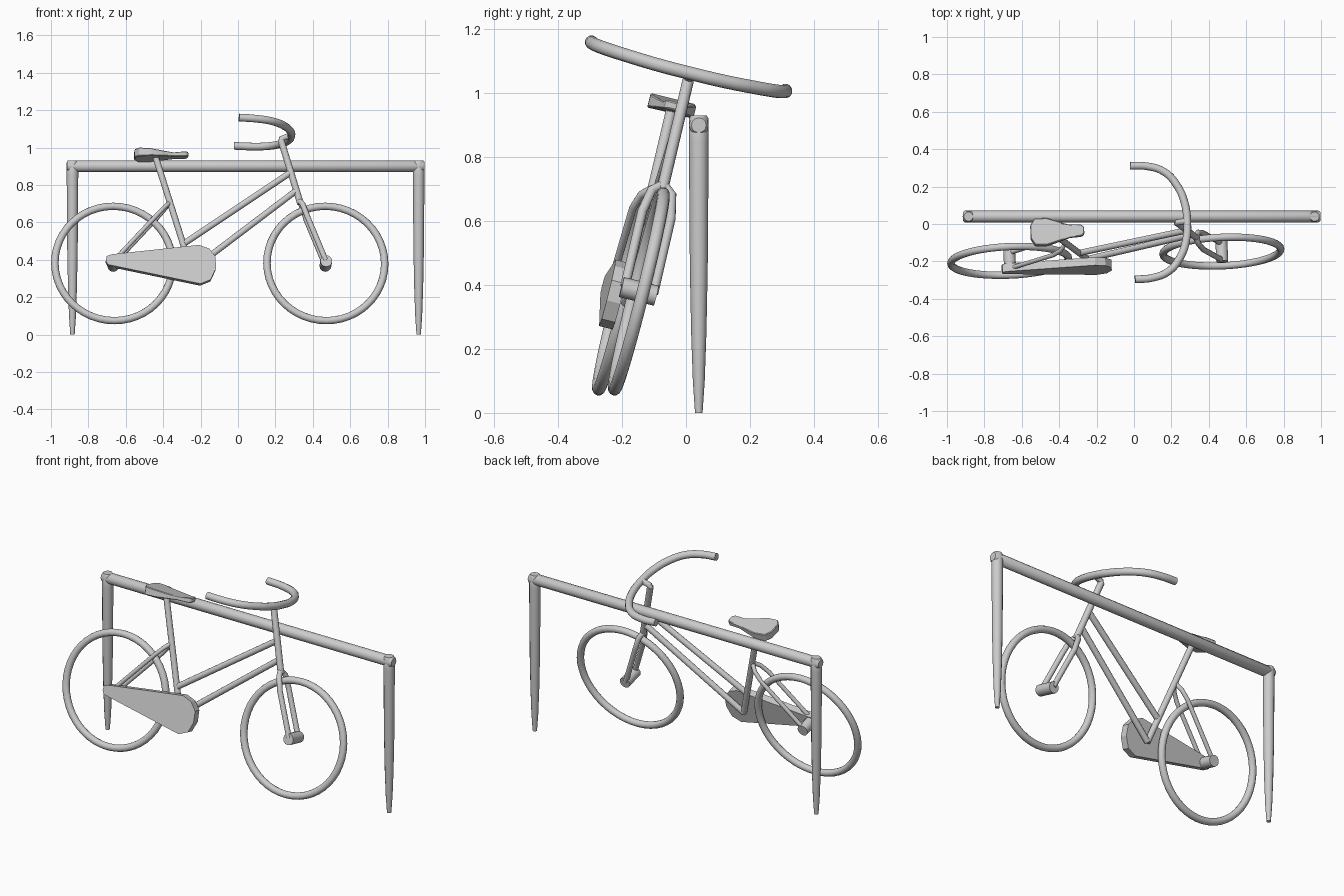
import bpy, bmesh
from math import radians, cos
from mathutils import Matrix, Vector

if "Cube" in bpy.data.objects:
    bpy.data.objects.remove(bpy.data.objects["Cube"])

LEAN = radians(14)
# Bicycle frame: x forward, y sideways, z up in the leaning plane, origin at axle height
BIKE = (Matrix.Translation((0, -0.168, 0.38)) @ Matrix.Rotation(radians(2.5), 4, 'Z')
        @ Matrix.Rotation(-LEAN, 4, 'X'))


def P(x, z, side=0.0):
    """Point in the bicycle plane from front-view x and height."""
    return Vector((x, side, (z - 0.38) / cos(LEAN)))


def finish(ob, matrix, angle=40):
    ob.data.transform(matrix)
    bpy.ops.object.select_all(action='DESELECT')
    ob.select_set(True)
    bpy.context.view_layer.objects.active = ob
    bpy.ops.object.shade_smooth_by_angle(angle=radians(angle))
    return ob


def tube(name, points, r, matrix=BIKE, smooth=False, radii=None):
    """Round tube along points, converted to a mesh."""
    cu = bpy.data.curves.new(name, 'CURVE')
    cu.dimensions = '3D'
    cu.bevel_depth = r
    cu.bevel_resolution = 4
    cu.use_fill_caps = True
    if smooth:
        s = cu.splines.new('BEZIER')
        s.bezier_points.add(len(points) - 1)
        for b, p in zip(s.bezier_points, points):
            b.co = p
            b.handle_left_type = b.handle_right_type = 'AUTO'
        cu.resolution_u = 6
    else:
        s = cu.splines.new('POLY')
        s.points.add(len(points) - 1)
        for i, p in enumerate(points):
            s.points[i].co = (*p, 1)
            s.points[i].radius = radii[i] if radii else 1
    ob = bpy.data.objects.new(name, cu)
    bpy.context.collection.objects.link(ob)
    bpy.ops.object.select_all(action='DESELECT')
    ob.select_set(True)
    bpy.context.view_layer.objects.active = ob
    bpy.ops.object.convert(target='MESH')
    return finish(bpy.context.view_layer.objects.active, matrix)


def loft(name, rings, bevel=0.0):
    """Solid joining two outlines with equal point counts."""
    bm = bmesh.new()
    a, b = [[bm.verts.new(p) for p in ring] for ring in rings]
    bm.faces.new(a)
    bm.faces.new(b)
    n = len(a)
    for i in range(n):
        j = (i + 1) % n
        bm.faces.new((a[i], a[j], b[j], b[i]))
    bmesh.ops.recalc_face_normals(bm, faces=bm.faces[:])
    if bevel:
        bmesh.ops.bevel(bm, geom=bm.edges[:], offset=bevel, segments=1, affect='EDGES')
    me = bpy.data.meshes.new(name)
    bm.to_mesh(me)
    bm.free()
    ob = bpy.data.objects.new(name, me)
    bpy.context.collection.objects.link(ob)
    return finish(ob, BIKE, 25)


# Parking rail: top bar and two tapered posts
WORLD = Matrix.Identity(4)
tube("rail_bar", [(x, 0.04, 0.90) for x in (-0.915, -0.905, 0.987, 0.997)], 0.031,
     WORLD, radii=[0.75, 1, 1, 0.75])
for side, x in (("left", -0.885), ("right", 0.966)):
    tube("rail_post_" + side, [(x, 0.04, z) for z in (0, 0.1, 0.25, 0.45, 0.85, 0.92, 0.93)],
         0.031, WORLD, radii=[0.38, 0.6, 0.77, 0.9, 1, 1, 0.8])

# Wheels and hubs
for side, x in (("rear", -0.665), ("front", 0.47)):
    bpy.ops.mesh.primitive_torus_add(major_radius=0.315, minor_radius=0.02,
                                     major_segments=48, minor_segments=12)
    ob = bpy.context.object
    ob.name = side + "_wheel"
    finish(ob, BIKE @ Matrix.Translation((x, 0, 0)) @ Matrix.Rotation(radians(90), 4, 'X'))
    tube(side + "_hub", [(x, -0.056, 0), (x, 0.056, 0)], 0.032)

# Frame tubes
tube("seat_tube", [P(-0.435, 0.95), P(-0.25, 0.345)], 0.017)
tube("upper_tube", [P(0.28, 0.862), P(-0.285, 0.488)], 0.017)
tube("lower_tube", [P(0.31, 0.765), P(-0.25, 0.345)], 0.017)
tube("steering_tube", [P(0.338, 0.70), P(0.237, 1.04)], 0.018)
tube("stem", [P(0.237, 1.025), P(0.242, 1.048), P(0.288, 1.064)], 0.017)

# Fork blades and rear stays
for side, s in (("right", -1), ("left", 1)):
    tube("fork_blade_" + side, [P(0.332, 0.715), P(0.348, 0.69, s * 0.032),
         P(0.372, 0.62, s * 0.046), P(0.468, 0.385, s * 0.046)], 0.015)
    tube("seat_stay_" + side, [P(-0.362, 0.705), P(-0.39, 0.675, s * 0.03),
         P(-0.43, 0.632, s * 0.043), P(-0.665, 0.385, s * 0.043)], 0.012)

# Handlebar
half = [(0.292, 0, 0.703), (0.283, 0.1, 0.704), (0.245, 0.2, 0.709),
        (0.18, 0.275, 0.715), (0.09, 0.308, 0.721), (0.0, 0.313, 0.726)]
bar = [(x, -y, z) for x, y, z in half[:0:-1]] + half
tube("handlebar", bar, 0.021, smooth=True)

# Chain guard
guard = [(-0.71, 0.0), (-0.705, 0.024), (-0.68, 0.034), (-0.21, 0.086), (-0.155, 0.065),
         (-0.122, 0.02), (-0.122, -0.045), (-0.15, -0.105), (-0.205, -0.128), (-0.70, -0.022)]
loft("chain_guard", [[(x, y, z) for x, z in guard] for y in (-0.066, -0.022)])

# Saddle: half outline of x, half width, top, bottom
saddle = [(-0.548, 0.035, 0.622, 0.578), (-0.525, 0.072, 0.622, 0.575),
          (-0.46, 0.074, 0.618, 0.577), (-0.40, 0.055, 0.61, 0.58),
          (-0.34, 0.035, 0.606, 0.582), (-0.275, 0.031, 0.612, 0.582),
          (-0.26, 0.018, 0.61, 0.585)]
loft("saddle", [[(x, -w, h[k]) for x, w, *h in saddle]
                + [(x, w, h[k]) for x, w, *h in saddle[::-1]] for k in (0, 1)], 0.004)
